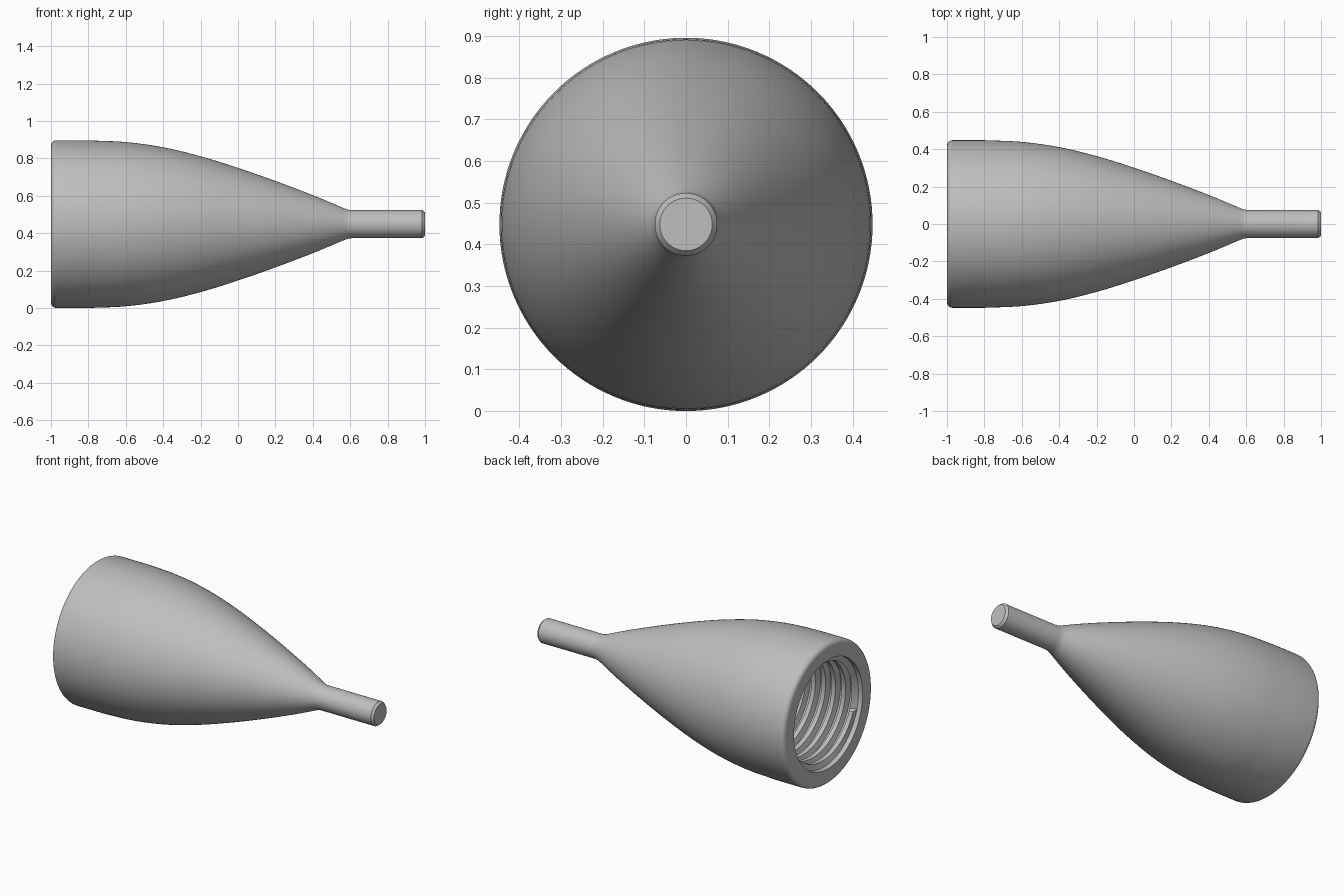
import bpy, bmesh, math
from mathutils import Vector

if "Cube" in bpy.data.objects:
    bpy.data.objects.remove(bpy.data.objects["Cube"])

AXIS_Z = 0.448
SIDES = 128

grey = bpy.data.materials.new("plain_grey")
grey.use_nodes = True
grey.diffuse_color = (0.52, 0.52, 0.52, 1)
grey.node_tree.nodes["Principled BSDF"].inputs["Base Color"].default_value = grey.diffuse_color


def point(x, r, a):
    return Vector((x, r * math.cos(a), AXIS_Z + r * math.sin(a)))


def finish(bm, name, angle):
    bmesh.ops.remove_doubles(bm, verts=bm.verts, dist=1e-5)
    bmesh.ops.dissolve_degenerate(bm, edges=bm.edges, dist=1e-5)
    mesh = bpy.data.meshes.new(name)
    bm.to_mesh(mesh)
    bm.free()
    mesh.materials.append(grey)
    obj = bpy.data.objects.new(name, mesh)
    bpy.context.collection.objects.link(obj)
    bpy.ops.object.select_all(action='DESELECT')
    obj.select_set(True)
    bpy.context.view_layer.objects.active = obj
    bpy.ops.object.shade_smooth_by_angle(angle=math.radians(angle))


def lathe(name, profile, angle=25):
    """Turn an (x, radius) profile about the long axis."""
    bm = bmesh.new()
    rings = [[bm.verts.new(point(x, r, 2 * math.pi * i / SIDES)) for i in range(SIDES)]
             for x, r in profile]
    for a, b in zip(rings, rings[1:]):
        for i in range(SIDES):
            k = (i + 1) % SIDES
            bm.faces.new((a[i], a[k], b[k], b[i]))
    finish(bm, name, angle)


def smooth_curve(pts, steps=6):
    """Catmull-Rom curve through the points."""
    p = [Vector(q) for q in pts]
    p = [2 * p[0] - p[1]] + p + [2 * p[-1] - p[-2]]
    out = []
    for a, b, c, d in zip(p, p[1:], p[2:], p[3:]):
        for s in range(steps):
            t = s / steps
            out.append((2 * b + (c - a) * t + (2 * a - 5 * b + 4 * c - d) * t * t
                        + (3 * b - a - 3 * c + d) * t ** 3) / 2)
    return [tuple(v) for v in out] + [tuple(pts[-1])]


# Outer shell: rim, rounded edge, tapering body, stem with chamfered tip
MOUTH, BORE, CREST = -1.0, 0.345, 0.31
THREAD_END, SOCKET_END = -0.42, -0.36
fillet = [(-0.97 - 0.03 * math.cos(t), 0.418 + 0.03 * math.sin(t))
          for t in (math.pi / 2 * i / 8 for i in range(9))]
body = smooth_curve([(-0.8, 0.448), (-0.6, 0.439), (-0.4, 0.411), (-0.2, 0.363),
                     (0, 0.301), (0.2, 0.231), (0.4, 0.155), (0.57, 0.084)])
neck = [(0.582, 0.0795), (0.595, 0.0765), (0.61, 0.075)]
stem = [(0.985, 0.075), (1.0, 0.063), (1.0, 0)]
lathe("tapered_body", [(MOUTH, BORE)] + fillet + body + neck + stem)

# Threaded socket wall: one trapezoid tooth section swept as a helix
PITCH = 0.07
TOOTH = [(0, BORE), (0.3, BORE), (0.45, CREST), (0.85, CREST)]
TURNS = math.ceil((THREAD_END - MOUTH) / PITCH) + 2
START = MOUTH + 0.03
bm = bmesh.new()
rows = []
for i in range(SIDES + 1):
    row = []
    for j in range(TURNS * len(TOOTH)):
        turn, k = divmod(j, len(TOOTH))
        s, r = TOOTH[k]
        x = START + PITCH * (turn - 1 + s + i / SIDES)
        if x <= START:
            x, r = START, BORE
        row.append(bm.verts.new(point(min(x, THREAD_END), BORE if x >= THREAD_END else r,
                                      2 * math.pi * i / SIDES)))
    rows.append(row)
for a, b in zip(rows, rows[1:]):
    for j in range(len(a) - 1):
        bm.faces.new((a[j], a[j + 1], b[j + 1], b[j]))
finish(bm, "socket_thread", 25)

# Plain lip at the mouth and closed socket floor
lathe("socket_lip", [(START, BORE), (MOUTH, BORE)])
lathe("socket_floor", [(SOCKET_END, 0), (SOCKET_END, BORE), (THREAD_END, BORE)])
